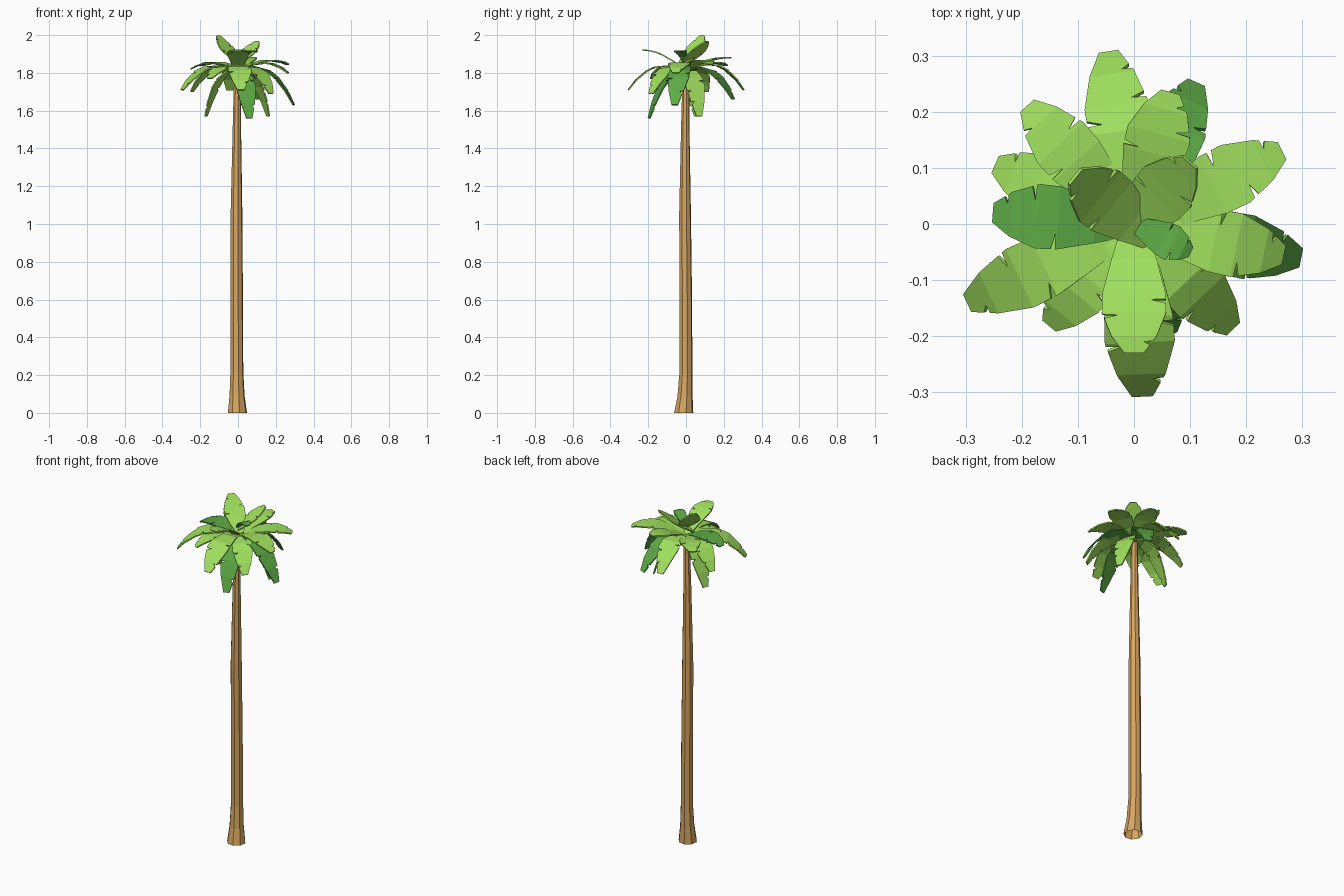
import bpy, math, random
from mathutils import Vector

if "Cube" in bpy.data.objects:
    bpy.data.objects.remove(bpy.data.objects["Cube"])

random.seed(4)

def material(name, col):
    m = bpy.data.materials.new(name)
    m.diffuse_color = (*col, 1)
    m.use_nodes = True
    m.node_tree.nodes["Principled BSDF"].inputs["Base Color"].default_value = m.diffuse_color
    return m

BARK = material("bark", (0.68, 0.38, 0.12))
LIGHT = material("light_green", (0.35, 0.74, 0.11))
DARK = material("dark_green", (0.11, 0.40, 0.06))

def make(name, verts, faces, mat):
    me = bpy.data.meshes.new(name)
    me.from_pydata(verts, [], faces)
    me.materials.append(mat)
    ob = bpy.data.objects.new(name, me)
    bpy.context.collection.objects.link(ob)
    return ob

# Trunk: flared foot, slight lean, eight sides, open foot
SIDES = 8
rings = [(0, -0.003, -0.012, 0.052), (0.09, -0.005, -0.005, 0.041), (0.22, -0.006, 0, 0.035),
         (0.6, -0.007, -0.001, 0.034), (1.05, -0.008, -0.005, 0.032),
         (1.5, -0.006, -0.004, 0.023), (1.8, -0.003, -0.001, 0.018)]
TURN = 2 * math.pi / SIDES
verts = [(x + r * math.cos(TURN * (i + 0.3)), y + r * math.sin(TURN * (i + 0.3)), z)
         for z, x, y, r in rings for i in range(SIDES)]
faces = [(k * SIDES + i, k * SIDES + (i + 1) % SIDES, (k + 1) * SIDES + (i + 1) % SIDES, (k + 1) * SIDES + i)
         for k in range(len(rings) - 1) for i in range(SIDES)]
faces.append(tuple((len(rings) - 1) * SIDES + i for i in range(SIDES)))
make("trunk", verts, faces, BARK)

# Leaf outline: half-width fraction along the length
OUTLINE = [(0, 0.35), (0.25, 0.7), (0.5, 0.98), (0.65, 1.0), (0.85, 0.7), (1, 0.3)]

def half_width(t):
    for (a, wa), (b, wb) in zip(OUTLINE, OUTLINE[1:]):
        if t <= b:
            return wa + (wb - wa) * (t - a) / (b - a)
    return OUTLINE[-1][1]

def leaf(i, tip, z_mid, width, mat, z_root=1.81, start=0.0):
    """Arched strip through root, raised control point and tip, with torn notches."""
    tip = Vector(tip)
    flat = Vector((tip.x, tip.y, 0))
    root = flat.normalized() * start + Vector((0, 0, z_root))
    ctrl = root.lerp(tip, 0.58)
    ctrl.z = z_mid
    side = Vector((-tip.y, tip.x, 0)).normalized()
    stations = [(t, w, w) for t, w in OUTLINE]
    for s, base in ((0, 0.55), (1, 0.7), (random.randint(0, 1), 0.89)):
        t = base + random.uniform(-0.025, 0.025)
        for d, cut in ((-0.02, 1), (-0.015, 0.52), (0.014, 1)):
            w = half_width(t + d)
            stations.append((t + d, w * (cut if s == 0 else 1), w * (cut if s == 1 else 1)))
    stations.sort()

    # keep long flat bands: sample the arch only at the outline stations
    def arch(t):
        return root * (1 - t) ** 2 + ctrl * 2 * t * (1 - t) + tip * t * t

    def point(t):
        for (a, _), (b, _) in zip(OUTLINE, OUTLINE[1:]):
            if t <= b:
                return arch(a).lerp(arch(b), (t - a) / (b - a))
        return tip

    vs, fs = [], []
    for t, wl, wr in stations:
        p = point(t)
        vs += [p + side * wl * width / 2, p, p - side * wr * width / 2]
    for k in range(len(stations) - 1):
        a = 3 * k
        fs += [(a, a + 1, a + 4, a + 3), (a + 1, a + 2, a + 5, a + 4)]
    ob = make(f"leaf_{i:02d}", vs, fs, mat)
    sol = ob.modifiers.new("thickness", "SOLIDIFY")
    sol.thickness = 0.007
    sol.offset = 0

# Leaves: tip, arch height, width, colour (root height, root offset)
LEAVES = [
    # upright crown
    ((-0.105, 0.085, 1.995), 1.90, 0.115, LIGHT, 1.84, -0.045),
    ((0.10, 0.11, 1.965), 1.90, 0.11, LIGHT, 1.83, -0.04),
    ((0.10, -0.05, 1.91), 1.94, 0.065, DARK, 1.85, 0.0),
    # spreading ring
    ((0.0, -0.23, 1.92), 1.925, 0.115, LIGHT),
    ((0.263, 0.13, 1.845), 1.90, 0.115, LIGHT),
    ((0.265, -0.055, 1.80), 1.90, 0.115, LIGHT),
    ((0.065, 0.235, 1.88), 1.89, 0.115, LIGHT),
    ((-0.19, 0.21, 1.84), 1.88, 0.11, LIGHT),
    ((-0.25, 0.02, 1.82), 1.89, 0.115, DARK),
    # drooping ring
    ((-0.045, 0.305, 1.71), 1.92, 0.115, LIGHT),
    ((-0.245, 0.105, 1.70), 1.89, 0.11, LIGHT),
    ((-0.295, -0.14, 1.71), 1.90, 0.115, LIGHT),
    ((-0.15, -0.18, 1.77), 1.87, 0.105, LIGHT),
    ((0.015, -0.305, 1.71), 1.90, 0.125, LIGHT),
    ((0.175, -0.185, 1.69), 1.89, 0.11, LIGHT),
    ((0.295, -0.06, 1.63), 1.90, 0.115, DARK),
    ((0.11, 0.25, 1.66), 1.88, 0.11, DARK),
    # lowest hanging leaves
    ((0.06, -0.195, 1.56), 1.85, 0.11, DARK),
    ((-0.17, 0.06, 1.57), 1.85, 0.11, LIGHT),
    ((0.16, 0.07, 1.57), 1.85, 0.11, LIGHT),
]
for i, spec in enumerate(LEAVES, 1):
    leaf(i, *spec)
